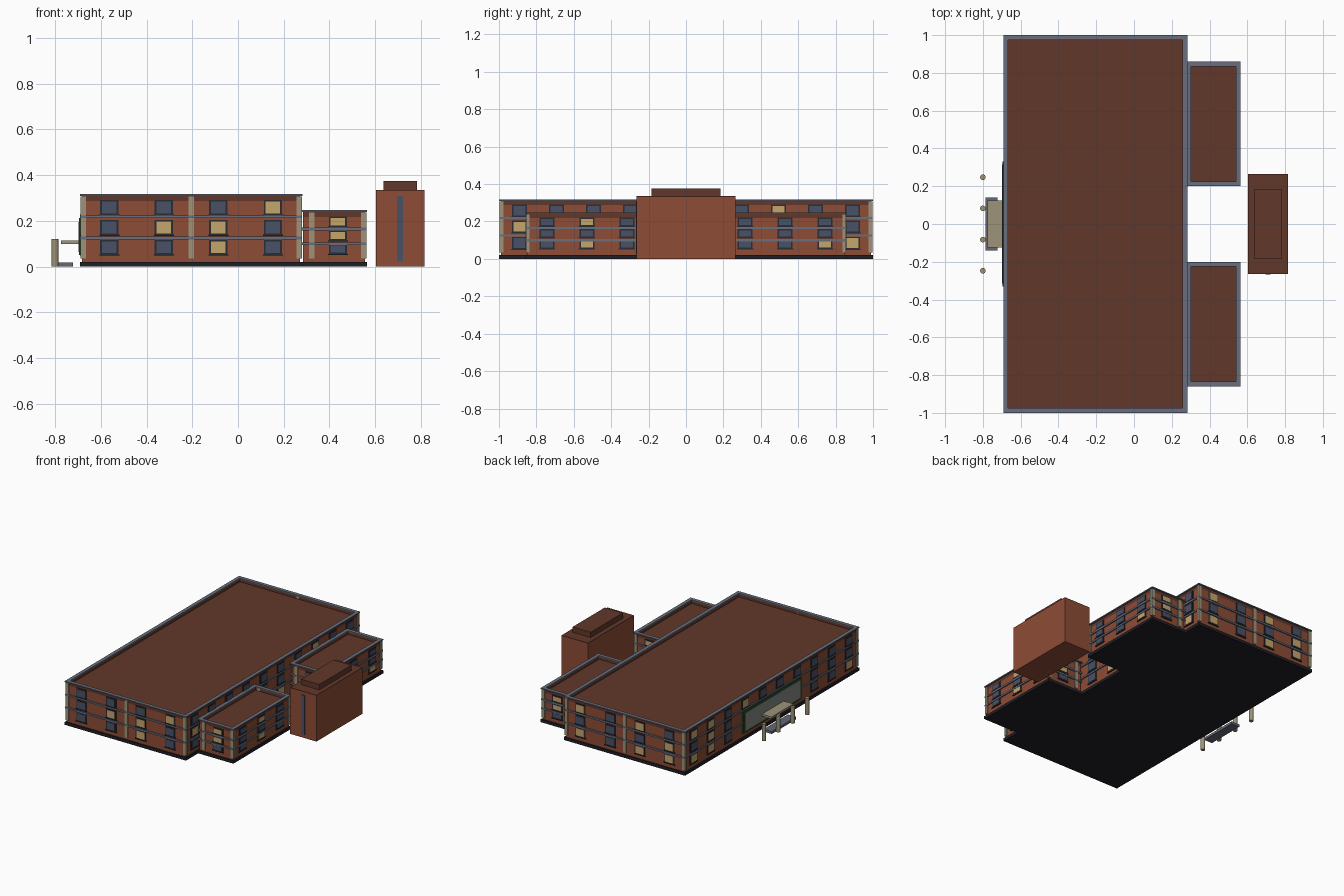
import bpy, random
from mathutils import Vector

if "Cube" in bpy.data.objects:
    bpy.data.objects.remove(bpy.data.objects["Cube"])
random.seed(4)

def mat(name, r, g, b):
    m = bpy.data.materials.new(name)
    m.diffuse_color = (*[((c / 255) ** 2.2) for c in (r, g, b)], 1)
    m.use_nodes = True
    m.node_tree.nodes["Principled BSDF"].inputs["Base Color"].default_value = m.diffuse_color
    return m

BRICK = mat("brick", 140, 77, 56)
DARK = mat("dark_brick", 98, 58, 46)
STONE = mat("stone", 156, 146, 120)
GREY = mat("trim_grey", 104, 110, 124)
BASE = mat("base_dark", 36, 36, 44)
FRAME = mat("frame_dark", 46, 48, 56)
GLASS = mat("window_glass", 74, 82, 102)
LIT = mat("window_lit", 196, 164, 108)
GREEN = mat("entrance_green", 44, 74, 44)
PANE = mat("entrance_glass", 128, 134, 126)
STEP = mat("step_grey", 100, 104, 116)

def boxes(name, spans, material):
    """One object from a list of (x0, x1, y0, y1, z0, z1) boxes."""
    v, f = [], []
    for x0, x1, y0, y1, z0, z1 in spans:
        n = len(v)
        v += [(x, y, z) for z in (z0, z1) for x, y in ((x0, y0), (x1, y0), (x1, y1), (x0, y1))]
        f += [[n + i for i in q] for q in ((3, 2, 1, 0), (4, 5, 6, 7), (0, 1, 5, 4),
                                           (1, 2, 6, 5), (2, 3, 7, 6), (3, 0, 4, 7))]
    me = bpy.data.meshes.new(name)
    me.from_pydata(v, [], f)
    me.materials.append(material)
    ob = bpy.data.objects.new(name, me)
    bpy.context.collection.objects.link(ob)
    return ob

def ring(x0, x1, y0, y1, z0, z1, t):
    """Four boxes forming a rectangular frame lying flat."""
    return [(x0, x1, y0, y0 + t, z0, z1), (x0, x1, y1 - t, y1, z0, z1),
            (x0, x0 + t, y0 + t, y1 - t, z0, z1), (x1 - t, x1, y0 + t, y1 - t, z0, z1)]

frames, sills, dark_panes, lit_panes = [], [], [], []

def window(axis, sign, wall, c, z, w, h, lit):
    """Window on a wall; axis is the wall normal (0 = x, 1 = y)."""
    def span(half_w, z0, z1, out):
        a, b = sorted((wall - sign * 0.004, wall + sign * out))
        s = (c - half_w, c + half_w)
        return (a, b, *s, z0, z1) if axis == 0 else (*s, a, b, z0, z1)
    frames.append(span(w / 2, z - h / 2, z + h / 2, 0.005))
    sills.append(span(w / 2 + 0.004, z - h / 2 - 0.004, z - h / 2 + 0.002, 0.008))
    (lit_panes if lit else dark_panes).append(span(w / 2 - 0.008, z - h / 2 + 0.007, z + h / 2 - 0.007, 0.007))

def columns(lo, hi, n):
    step = (hi - lo) / n
    return [lo + step * (i + 0.5) for i in range(n)]

def block(name, x0, x1, y0, y1, top, bands, pilaster_x):
    """Brick volume with plinth, parapet, coping, bands and pilasters."""
    e, p = 0.010, top - 0.030
    wx0, wx1, wy0, wy1 = x0 + e, x1 - e, y0 + e, y1 - e
    boxes(name + "_plinth", [(x0, x1, y0, y1, 0, 0.021)], BASE)
    boxes(name + "_walls", [(wx0, wx1, wy0, wy1, 0.021, p)], BRICK)
    boxes(name + "_roof", [(wx0 + .01, wx1 - .01, wy0 + .01, wy1 - .01, p - .01, p + .002)], DARK)
    boxes(name + "_parapet", ring(wx0, wx1, wy0, wy1, p, top - 0.008, 0.014), DARK)
    boxes(name + "_coping", ring(x0, x1, y0, y1, top - 0.008, top, 0.026), GREY)
    boxes(name + "_bands", [(x0 + .002, x1 - .002, y0 + .002, y1 - .002, z - .006, z + .006)
                            for z in bands], GREY)
    boxes(name + "_pilasters", [(px - .012, px + .012, *ys, 0.035, top - 0.012) for px in pilaster_x
                                for ys in ((y0 + .004, y0 + .024), (y1 - .024, y1 - .004))], STONE)
    return wx0, wx1, wy0, wy1

# Main building
X0, X1 = -0.692, 0.282
mx0, mx1, my0, my1 = block("main", X0, X1, -1, 1, 0.318, (0.125, 0.218), (-0.677, -0.204, 0.267))
ROWS = (0.085, 0.172, 0.258)
front_lit = {(3, 2), (1, 1), (2, 1), (2, 0)}
for r, z in enumerate(ROWS):
    for i, x in enumerate(columns(X0 + .01, X1 - .01, 4)):
        window(1, -1, my0, x, z, 0.08, 0.066, (i, r) in front_lit)
        window(1, 1, my1, x, z, 0.08, 0.066, random.random() < 0.3)
    for y in columns(-0.99, 0.99, 10):
        if abs(y) > 0.36 or r == 2:      # leave room for the entrance
            window(0, -1, mx0, y, z, 0.08, 0.066, random.random() < 0.3)
        if r == 2 or abs(y) < 0.2 or abs(y) > 0.86:
            window(0, 1, mx1, y, z, 0.08, 0.066, random.random() < 0.3)

# Two rear wings
for side, (y0, y1) in {"front": (-0.86, -0.20), "back": (0.20, 0.86)}.items():
    wx0, wx1, wy0, wy1 = block(side + "_wing", 0.275, 0.565, y0, y1, 0.248, (0.10, 0.165), (0.323, 0.550))
    for r, z in enumerate((0.077, 0.136, 0.197)):
        for s, wall in ((-1, wy0), (1, wy1)):
            window(1, s, wall, 0.437, z, 0.08, 0.046, r > 0 if side == "front" else random.random() < 0.3)
        for i, y in enumerate(columns(y0 + .01, y1 - .01, 3)):
            lit = (side, i, r) in {("front", 1, 2), ("front", 1, 0), ("back", 2, 0)}
            window(0, 1, wx1, y, z, 0.08, 0.046, lit)

boxes("window_frames", frames, FRAME)
boxes("window_sills", sills, FRAME)
boxes("window_panes", dark_panes, GLASS)
boxes("lit_window_panes", lit_panes, LIT)

# Separate tower block
boxes("tower", [(0.603, 0.815, -0.264, 0.264, 0, 0.332)], BRICK)
boxes("tower_roof", [(0.603, 0.815, -0.264, 0.264, 0.332, 0.336)], DARK)
boxes("tower_cap", [(0.637, 0.782, -0.184, 0.184, 0.336, 0.375)], DARK)
boxes("tower_slot_window", [(0.696, 0.722, -0.268, -0.26, 0.025, 0.31)], GLASS)

# Entrance glazing, canopy, step and columns
boxes("entrance_frame", [(-0.695, -0.67, -0.33, 0.33, 0.05, 0.212)], GREEN)
boxes("entrance_glazing", [(-0.698, -0.68, -0.315, 0.315, 0.065, 0.195)], PANE)
boxes("canopy", [(-0.775, -0.685, -0.125, 0.125, 0.100, 0.115)], STONE)
boxes("entrance_step", [(-0.787, -0.722, -0.14, 0.14, 0, 0.018)], STEP)
for i in range(4):
    bpy.ops.mesh.primitive_cylinder_add(vertices=16, radius=0.015, depth=0.12,
                                        location=(-0.80, -0.2475 + 0.165 * i, 0.06))
    col = bpy.context.object
    col.name = f"entrance_column_{i + 1}"
    col.data.materials.append(STONE)
    bpy.ops.object.shade_smooth_by_angle()
